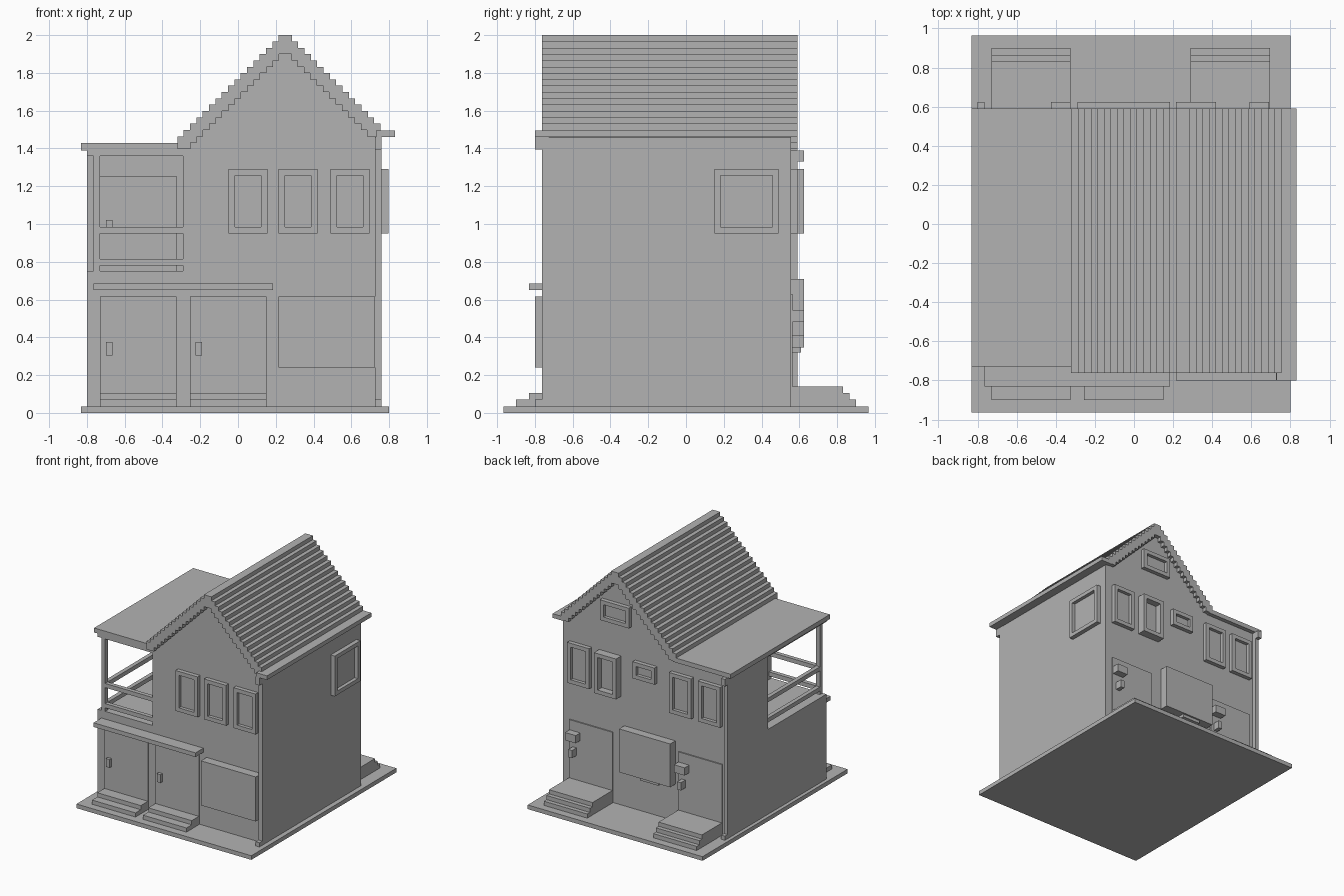
import bpy, bmesh

old = bpy.data.objects.get("Cube")
if old:
    bpy.data.objects.remove(old)

GREY = (0.45, 0.45, 0.45, 1)
mat = bpy.data.materials.new("plain grey")
mat.use_nodes = True
mat.diffuse_color = GREY
mat.node_tree.nodes["Principled BSDF"].inputs["Base Color"].default_value = GREY


def finish(bm, name):
    bmesh.ops.recalc_face_normals(bm, faces=bm.faces)
    mesh = bpy.data.meshes.new(name)
    bm.to_mesh(mesh)
    bm.free()
    mesh.materials.append(mat)
    bpy.context.collection.objects.link(bpy.data.objects.new(name, mesh))


def add_box(bm, x, y, z):
    verts = bmesh.ops.create_cube(bm, size=1)["verts"]
    for v in verts:
        for i, (a, b) in enumerate((x, y, z)):
            v.co[i] = (a + b) / 2 + v.co[i] * (b - a)


def boxes(name, *items):
    bm = bmesh.new()
    for item in items:
        add_box(bm, *item)
    finish(bm, name)


def prism(name, profile, y0, y1):
    bm = bmesh.new()
    face = bm.faces.new([bm.verts.new((x, y0, z)) for x, z in profile])
    new = bmesh.ops.extrude_face_region(bm, geom=[face])["geom"]
    for v in new:
        if isinstance(v, bmesh.types.BMVert):
            v.co.y = y1
    finish(bm, name)


def window(name, u, z, wall, out, bar=0.033, side=False):
    """Raised frame of four bars around a shallow pane; out is the signed depth."""
    d = (min(wall, wall + out), max(wall, wall + out))
    p = (min(wall, wall + out * 0.2), max(wall, wall + out * 0.2))
    parts = [(u, d, (z[0], z[0] + bar)), (u, d, (z[1] - bar, z[1])),
             ((u[0], u[0] + bar), d, (z[0] + bar, z[1] - bar)),
             ((u[1] - bar, u[1]), d, (z[0] + bar, z[1] - bar)), (u, p, z)]
    boxes(name, *[(b, a, c) if side else (a, b, c) for a, b, c in parts])


FRONT, BACK, LEFT, RIGHT = -0.725, 0.555, -0.80, 0.76
INNER, FLOOR, GROUND = -0.29, 0.75, 0.035

# Ground slab and wall volumes
boxes("ground_slab", ((-0.83, 0.80), (-0.965, 0.965), (0, GROUND)))
prism("gabled_house", [(INNER, GROUND), (RIGHT, GROUND), (RIGHT, 1.458),
                       (0.25, 1.968), (INNER, 1.428)], FRONT, BACK)
boxes("lower_wing", ((LEFT, INNER), (FRONT, BACK), (GROUND, FLOOR)))
boxes("upper_wing", ((LEFT, INNER), (0.05, BACK), (FLOOR, 1.39)))

# Stepped gable roof, flat roof and eave
step = 0.0335
bm = bmesh.new()
for side, count in ((-1, 17), (1, 15)):
    for i in range(count):
        cx, top = 0.25 + side * i * step, 2 - i * step
        add_box(bm, (cx - 0.035, cx + 0.035), (-0.762, 0.59), (top - 2 * step, top))
finish(bm, "stepped_roof")
boxes("flat_roof", ((-0.83, INNER), (-0.73, 0.59), (1.39, 1.428)))
boxes("right_eave", ((0.73, 0.83), (-0.80, 0.59), (1.46, 1.495)))

# Drainpipes on two opposite corners
boxes("front_drainpipe", ((0.725, RIGHT), (-0.762, FRONT), (GROUND, 1.46)),
      ((0.725, RIGHT), (-0.80, FRONT), (1.395, 1.46)),
      ((0.725, RIGHT), (-0.80, FRONT), (GROUND, 0.07)))
boxes("back_drainpipe", ((LEFT, -0.765), (BACK, 0.59), (GROUND, 1.39)),
      ((LEFT, -0.765), (BACK, 0.625), (1.33, 1.39)),
      ((LEFT, -0.765), (BACK, 0.625), (GROUND, 0.07)))

# Balcony post, beams and rails
post_x, post_y = (-0.765, -0.73), (FRONT, -0.69)
boxes("balcony_post", (post_x, post_y, (FLOOR, 1.39)))
boxes("balcony_beams", ((-0.73, INNER), post_y, (1.36, 1.39)),
      ((LEFT, -0.765), (FRONT, 0.05), (1.36, 1.39)))
for label, z in (("lower", (0.78, 0.815)), ("upper", (0.95, 0.985))):
    boxes(label + "_rails", ((-0.73, INNER), post_y, z), (post_x, (-0.69, 0.05), z))
boxes("balcony_door", ((-0.73, -0.325), (0.04, 0.05), (FLOOR, 1.255)))
boxes("balcony_door_handle", ((-0.70, -0.665), (0.01, 0.05), (0.95, 1.02)))

# Front doors with steps and handles
for label, x0 in (("left", -0.255), ("right", -0.73)):
    x = (x0, x0 + 0.405)
    boxes(label + "_front_door", (x, (FRONT - 0.01, FRONT), (0.105, 0.615)))
    boxes(label + "_front_handle", ((x0 + 0.03, x0 + 0.065), (-0.76, FRONT), (0.305, 0.375)))
    boxes(label + "_front_steps", (x, (-0.90, FRONT), (GROUND, 0.07)),
          (x, (-0.83, FRONT), (0.07, 0.105)))
boxes("awning", ((-0.765, 0.185), (-0.83, FRONT), (0.65, 0.685)))
boxes("front_panel", ((0.215, 0.725), (-0.80, FRONT), (0.24, 0.615)))

# Back doors with steps, lamps and handles
for label, x0, lamp in (("left", 0.29, 0.59), ("right", -0.73, -0.425)):
    x = (x0, x0 + 0.405)
    boxes(label + "_back_door", (x, (BACK, BACK + 0.01), (0.14, 0.63)))
    boxes(label + "_back_lamp", ((lamp, lamp + 0.1), (BACK, 0.625), (0.48, 0.545)))
    boxes(label + "_back_handle", ((lamp + 0.035, lamp + 0.07), (BACK, 0.625), (0.345, 0.41)))
    for i in range(3):
        boxes(label + "_back_step_" + str(i + 1),
              (x, (BACK, 0.90 - i * 0.035), (GROUND * (i + 1), GROUND * (i + 2))))
boxes("back_board", ((-0.29, 0.185), (BACK, 0.625), (0.345, 0.71)),
      ((-0.17, 0), (BACK, 0.61), (0.32, 0.345)))

# Windows
TALL = (0.95, 1.29)
for i, x in enumerate((-0.05, 0.215, 0.49)):
    window("front_window_" + str(i + 1), (x, x + 0.205), TALL, FRONT, -0.035)
for i, (x, out) in enumerate(((0.49, 0.035), (0.215, 0.07), (-0.46, 0.035), (-0.73, 0.035))):
    window("back_window_" + str(i + 1), (x, x + 0.205), TALL, BACK, out)
window("back_small_window", (-0.12, 0.085), (1.15, 1.29), BACK, 0.035)
window("attic_window", (0.12, 0.39), (1.56, 1.73), BACK, 0.035)
window("side_window", (0.15, 0.49), TALL, RIGHT, 0.037, side=True)
